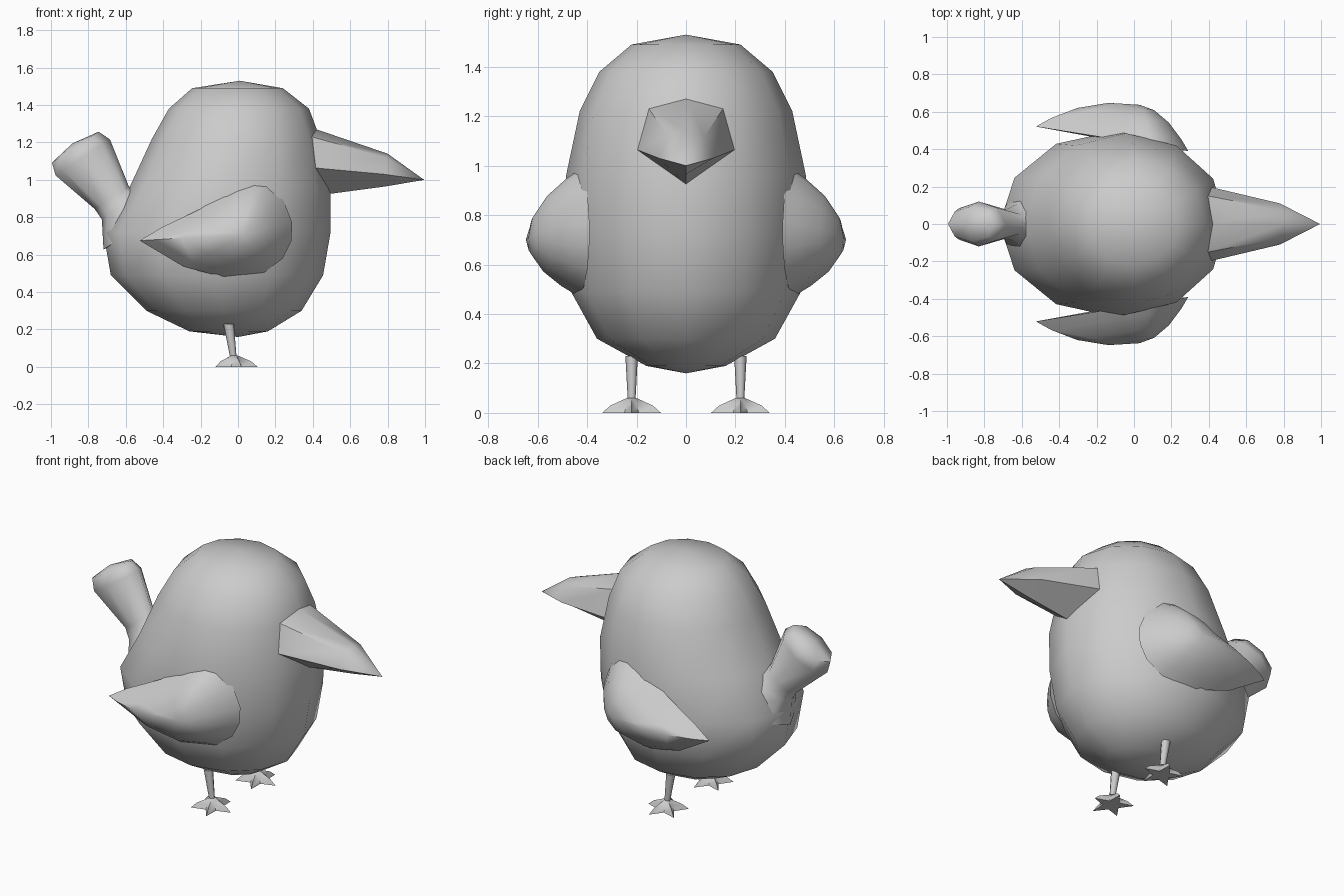
import bpy
import math
from math import cos, sin, pi, radians
from mathutils import Vector

cube = bpy.data.objects.get("Cube")
if cube:
    bpy.data.objects.remove(cube, do_unlink=True)

grey = bpy.data.materials.new("plain_grey")
grey.use_nodes = True
COLOUR = (0.6, 0.6, 0.6, 1)
grey.diffuse_color = COLOUR
grey.node_tree.nodes["Principled BSDF"].inputs["Base Color"].default_value = COLOUR


def loft(name, rings, start=None, end=None, angle=60):
    """Skin equal rings of points; close each end with a tip point or a flat face."""
    n = len(rings[0])
    verts = [Vector(p) for ring in rings for p in ring]
    faces = []
    for r in range(len(rings) - 1):
        for i in range(n):
            j = (i + 1) % n
            faces.append((r * n + i, r * n + j, (r + 1) * n + j, (r + 1) * n + i))
    for tip, base in ((start, 0), (end, (len(rings) - 1) * n)):
        ids = [base + i for i in range(n)]
        if tip is None:
            faces.append(ids)
        else:
            verts.append(Vector(tip))
            faces += [(ids[i], ids[(i + 1) % n], len(verts) - 1) for i in range(n)]
    mesh = bpy.data.meshes.new(name)
    mesh.from_pydata(verts, [], faces)
    mesh.materials.append(grey)
    obj = bpy.data.objects.new(name, mesh)
    bpy.context.collection.objects.link(obj)
    bpy.ops.object.select_all(action="DESELECT")
    obj.select_set(True)
    bpy.context.view_layer.objects.active = obj
    bpy.ops.object.mode_set(mode="EDIT")
    bpy.ops.mesh.select_all(action="SELECT")
    bpy.ops.mesh.normals_make_consistent(inside=False)
    bpy.ops.object.mode_set(mode="OBJECT")
    bpy.ops.object.shade_smooth_by_angle(angle=radians(angle))
    return obj


def circle(n):
    return [2 * pi * i / n for i in range(n)]


# Egg-shaped body: back x, front x, half width, height
BODY = [(-0.26, 0.16, 0.16, 0.19), (-0.49, 0.34, 0.36, 0.30),
        (-0.68, 0.455, 0.465, 0.49), (-0.72, 0.495, 0.495, 0.72),
        (-0.58, 0.495, 0.485, 0.96), (-0.46, 0.44, 0.43, 1.22),
        (-0.37, 0.38, 0.35, 1.38), (-0.245, 0.24, 0.22, 1.49)]
loft("body", [[((b + f) / 2 + (f - b) / 2 * cos(a), w * sin(a), z)
               for a in circle(12)] for b, f, w, z in BODY],
     start=(0, 0, 0.16), end=(0.01, 0, 1.53))

# Tail: flared root, narrow neck and rounded club end
TAIL = [((-0.52, 0.76), 0.24, 0.2), ((-0.62, 0.86), 0.13, 0.11),
        ((-0.675, 0.905), 0.11, 0.075), ((-0.83, 1.12), 0.175, 0.12),
        ((-0.87, 1.175), 0.15, 0.095)]
across = Vector((0.83, 0, 0.55))
loft("tail", [[Vector((x, 0, z)) + across * h * cos(a) + Vector((0, w * sin(a), 0))
               for a in circle(8)] for (x, z), h, w in TAIL],
     start=(-0.45, 0, 0.75), end=(-0.885, 0, 1.195))


# Beak: six-sided section tapering to a point
def beak_ring(top, shoulder, side, bottom):
    def pair(p, s):
        return (p[0], s * p[1], p[2])
    return [top, pair(shoulder, 1), pair(side, 1), bottom, pair(side, -1), pair(shoulder, -1)]


loft("beak", [
    beak_ring((0.42, 0, 1.27), (0.395, 0.15, 1.23), (0.40, 0.2, 1.065), (0.49, 0, 0.925)),
    beak_ring((0.80, 0, 1.14), (0.79, 0.075, 1.12), (0.78, 0.11, 1.03), (0.79, 0, 0.965))],
    start=(0.40, 0, 1.08), end=(0.995, 0, 1.0), angle=45)

# Wings: teardrop outline domed outwards
WING = [(-0.525, 0.675), (-0.41, 0.745), (-0.2, 0.845), (-0.08, 0.93), (0.0, 0.965),
        (0.09, 0.99), (0.16, 0.98), (0.24, 0.9), (0.29, 0.77), (0.285, 0.67),
        (0.24, 0.58), (0.14, 0.505), (-0.08, 0.48), (-0.29, 0.535)]
CX, CZ = 0.03, 0.71


def wing_point(x, z, t, side):
    px = CX + (x - CX) * t
    y = 0.437 - 0.16 * px + 0.205 * (1 - t ** 2.1)
    return (px, side * y, CZ + (z - CZ) * t)


for label, side in (("left", 1), ("right", -1)):
    loft(label + "_wing", [[wing_point(x, z, t, side) for x, z in WING]
                           for t in (1, 0.85, 0.6, 0.3)],
         start=(CX, side * 0.42, CZ), end=wing_point(CX, CZ, 0, side))

    # Thin leg, leaning slightly
    loft(label + "_leg", [[(x + r * cos(a), side * 0.22 + 0.9 * r * sin(a), z)
                           for a in circle(8)]
                          for x, r, z in ((-0.022, 0.016, 0.03), (-0.05, 0.028, 0.23))])

    # Star-shaped foot with five toes
    foot = []
    for toe, gap, z in ((0.125, 0.05, 0), (0.09, 0.036, 0.03), (0.02, 0.017, 0.06)):
        foot.append([(-0.02 + (gap if i % 2 else toe) * cos(a),
                      side * 0.22 + (gap if i % 2 else toe) * sin(a), z)
                     for i, a in enumerate(circle(10))])
    loft(label + "_foot", foot)
